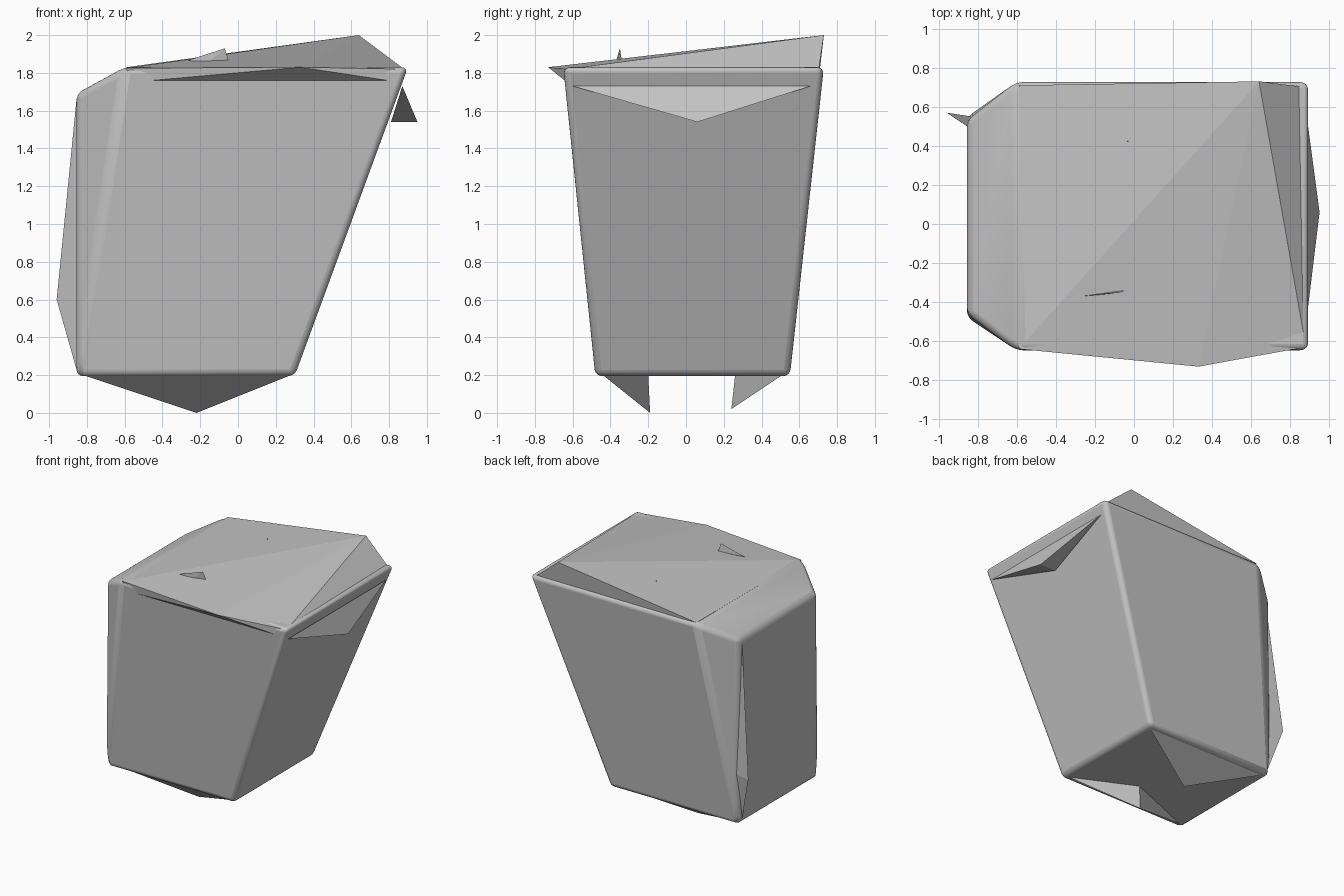
import bpy
import bmesh
import math

cube = bpy.data.objects.get("Cube")
if cube:
    bpy.data.objects.remove(cube, do_unlink=True)

stone = bpy.data.materials.new("grey stone")
stone.use_nodes = True
GREY = (0.55, 0.55, 0.55, 1.0)
stone.diffuse_color = GREY
stone.node_tree.nodes["Principled BSDF"].inputs["Base Color"].default_value = GREY


def hull(name, points):
    """Object made from the convex hull of a few corner points."""
    bm = bmesh.new()
    for p in points:
        bm.verts.new(p)
    bmesh.ops.convex_hull(bm, input=bm.verts)
    loose = [v for v in bm.verts if not v.link_faces]
    bmesh.ops.delete(bm, geom=loose, context="VERTS")
    bmesh.ops.dissolve_limit(bm, angle_limit=math.radians(2),
                             verts=bm.verts, edges=bm.edges)
    bmesh.ops.recalc_face_normals(bm, faces=bm.faces)
    mesh = bpy.data.meshes.new(name)
    bm.to_mesh(mesh)
    bm.free()
    mesh.materials.append(stone)
    obj = bpy.data.objects.new(name, mesh)
    bpy.context.collection.objects.link(obj)
    return obj


# Main block: leaning right side, chamfered upper left, rounded edges
left, base, top = -0.855, 0.195, 1.83
body = hull("rock_body", [
    (left, -0.48, base), (0.3, -0.48, base), (0.3, 0.55, base), (left, 0.55, base),
    (left, -0.46, 1.69), (left, 0.53, 1.69),
    (-0.6, -0.65, top), (0.9, -0.65, top), (0.9, 0.73, top), (-0.6, 0.73, top)])
bevel = body.modifiers.new("rounded edges", "BEVEL")
bevel.width = 0.035
bevel.segments = 4
bevel.limit_method = "ANGLE"
bevel.angle_limit = math.radians(15)
bpy.ops.object.select_all(action="DESELECT")
body.select_set(True)
bpy.context.view_layer.objects.active = body
bpy.ops.object.shade_smooth_by_angle(angle=math.radians(30))

# Faceted cap with a raised back corner and an overhanging front lip
hull("top_cap", [
    (-0.59, -0.64, 1.825), (0.33, -0.73, 1.83), (0.88, -0.63, 1.82),
    (0.88, 0.7, 1.8), (0.64, 0.73, 2.0), (-0.59, 0.71, 1.83),
    (-0.57, -0.63, 1.75), (0.86, -0.63, 1.75)])

# Four-cornered shards: two edge ends, the tip, and an anchor on the block
hull("right_side_shard", [
    (0.87, -0.6, 1.73), (0.87, 0.66, 1.73), (0.95, 0.06, 1.54), (0.81, 0.06, 1.54)])
hull("left_edge_shard", [
    (left, 0.5, 1.66), (left, 0.5, 0.23), (-0.96, 0.57, 0.6), (-0.83, 0.55, 0.6)])
hull("front_bottom_shard", [
    (-0.82, -0.44, 0.2), (0.28, -0.44, 0.2), (-0.22, -0.19, 0.0), (-0.22, -0.2, 0.2)])
hull("back_bottom_shard", [
    (-0.82, 0.51, 0.2), (0.28, 0.51, 0.2), (-0.28, 0.24, 0.02), (-0.28, 0.26, 0.2)])

# Thin chips standing on the cap
hull("large_chip", [
    (-0.27, -0.37, 1.865), (-0.05, -0.34, 1.865), (-0.07, -0.35, 1.93),
    (-0.15, -0.36, 1.86)])
hull("small_chip", [
    (-0.05, 0.42, 1.89), (-0.02, 0.42, 1.89), (-0.03, 0.425, 1.915), (-0.03, 0.43, 1.89)])
